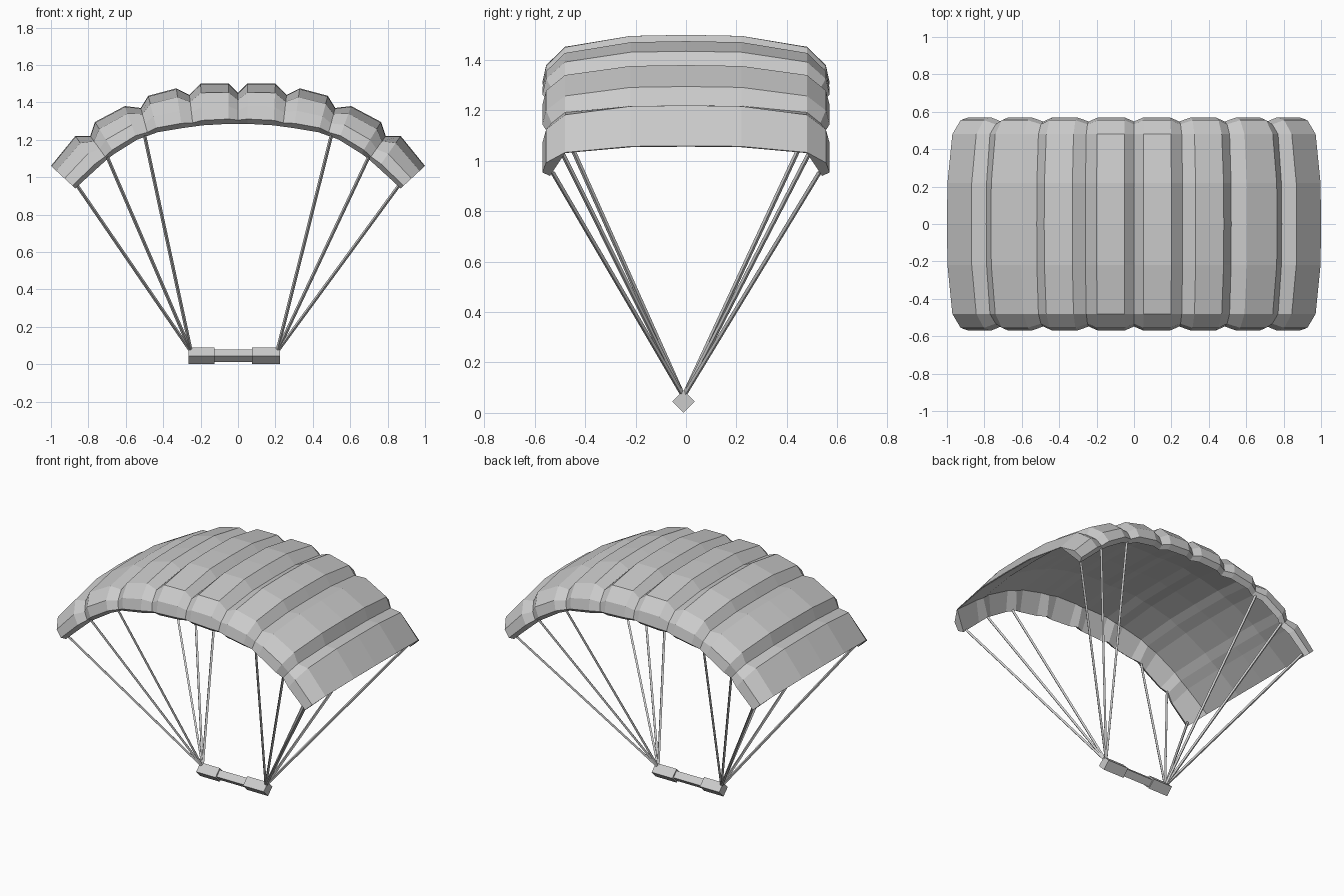
import bpy, bmesh
from mathutils import Vector

if "Cube" in bpy.data.objects:
    bpy.data.objects.remove(bpy.data.objects["Cube"])

grey = bpy.data.materials.new("light grey")
grey.diffuse_color = (0.6, 0.6, 0.6, 1)
grey.use_nodes = True
grey.node_tree.nodes["Principled BSDF"].inputs["Base Color"].default_value = grey.diffuse_color


def make_object(name, bm):
    bmesh.ops.recalc_face_normals(bm, faces=bm.faces)
    mesh = bpy.data.meshes.new(name)
    bm.to_mesh(mesh)
    bm.free()
    mesh.materials.append(grey)
    obj = bpy.data.objects.new(name, mesh)
    bpy.context.collection.objects.link(obj)
    return obj


# Half span of the canopy: crest x, z, lip x, z, and whether it is a seam valley
SPAN = [
    (0.00, 1.45, 0.00, 1.285, 1),
    (0.05, 1.50, 0.05, 1.285, 0), (0.20, 1.50, 0.19, 1.277, 0),
    (0.26, 1.44, 0.24, 1.270, 1),
    (0.33, 1.475, 0.30, 1.262, 0), (0.48, 1.435, 0.43, 1.24, 0),
    (0.52, 1.37, 0.48, 1.222, 1),
    (0.605, 1.38, 0.54, 1.20, 0), (0.765, 1.295, 0.66, 1.125, 0),
    (0.79, 1.22, 0.70, 1.095, 1),
    (0.87, 1.22, 0.75, 1.05, 0), (1.00, 1.06, 0.87, 0.94, 0),
]
# Front-to-back section: y and how far down from crest to lip
OUTER = [(0.54, 1.0), (0.57, 0.88), (0.555, 0.56), (0.48, 0.22), (0.22, 0.02)]
INNER = [(0.48, 0.22), (0.22, 0.02)]
outer = [(-y, f) for y, f in OUTER] + [(0, 0)] + OUTER[::-1]
inner = INNER + [(0, 0)] + [(-y, f) for y, f in INNER[::-1]]

columns = [(-a, b, -c, d, v, i == len(SPAN) - 1)
           for i, (a, b, c, d, v) in reversed(list(enumerate(SPAN))) if i]
columns += [(*s, i == len(SPAN) - 1) for i, s in enumerate(SPAN)]

# Ribbed canopy with a smooth underside and turned-down lips
bm = bmesh.new()
rings = []
for tx, tz, lx, lz, valley, end in columns:
    top, lip = Vector((tx, 0, tz)), Vector((lx, 0, lz))
    under = top.lerp(lip, 0.03 if end else 0.06 if valley else 0.25)
    ring = []
    for y, f in outer:
        p = top.lerp(lip, f)
        if valley and abs(y) > 0.5:
            y -= 0.022 if y > 0 else -0.022
        ring.append(bm.verts.new((p.x, y, p.z)))
    for y, f in inner:
        p = under.lerp(lip, f)
        ring.append(bm.verts.new((p.x, y, p.z)))
    rings.append(ring)
n = len(rings[0])
for a, b in zip(rings, rings[1:]):
    for i in range(n):
        j = (i + 1) % n
        bm.faces.new((a[i], a[j], b[j], b[i]))
bm.faces.new(rings[0])
bm.faces.new(rings[-1])
make_object("canopy", bm)


def rod(name, a, b, radius, sides=4):
    """Straight prism between two points."""
    a, b = Vector(a), Vector(b)
    d = (b - a).normalized()
    u = d.cross(Vector((0, 1, 0))).normalized()
    w = d.cross(u)
    bm = bmesh.new()
    offsets = [u, w, -u, -w]
    lo = [bm.verts.new(a + o * radius) for o in offsets]
    hi = [bm.verts.new(b + o * radius) for o in offsets]
    for i in range(sides):
        j = (i + 1) % sides
        bm.faces.new((lo[i], lo[j], hi[j], hi[i]))
    bm.faces.new(lo)
    bm.faces.new(hi)
    return make_object(name, bm)


# Handle bar: thin middle with thicker diamond-section grips
HY, HZ = -0.01, 0.045
rod("bar_middle", (-0.14, HY, HZ), (0.09, HY, HZ), 0.033)
rod("grip_left", (-0.265, HY, HZ), (-0.125, HY, HZ), 0.045)
rod("grip_right", (0.075, HY, HZ), (0.225, HY, HZ), 0.045)

# Suspension lines from the grips to the canopy lips
for side, hx in ((-1, -0.25), (1, 0.208)):
    for fb in (-1, 1):
        for k, (x, z) in enumerate(((0.50, 1.225), (0.70, 1.11), (0.86, 0.955))):
            rod(f"line_{'left' if side < 0 else 'right'}_{'front' if fb < 0 else 'back'}_{k + 1}",
                (hx, HY, 0.065), (side * x, fb * 0.53, z), 0.009)
